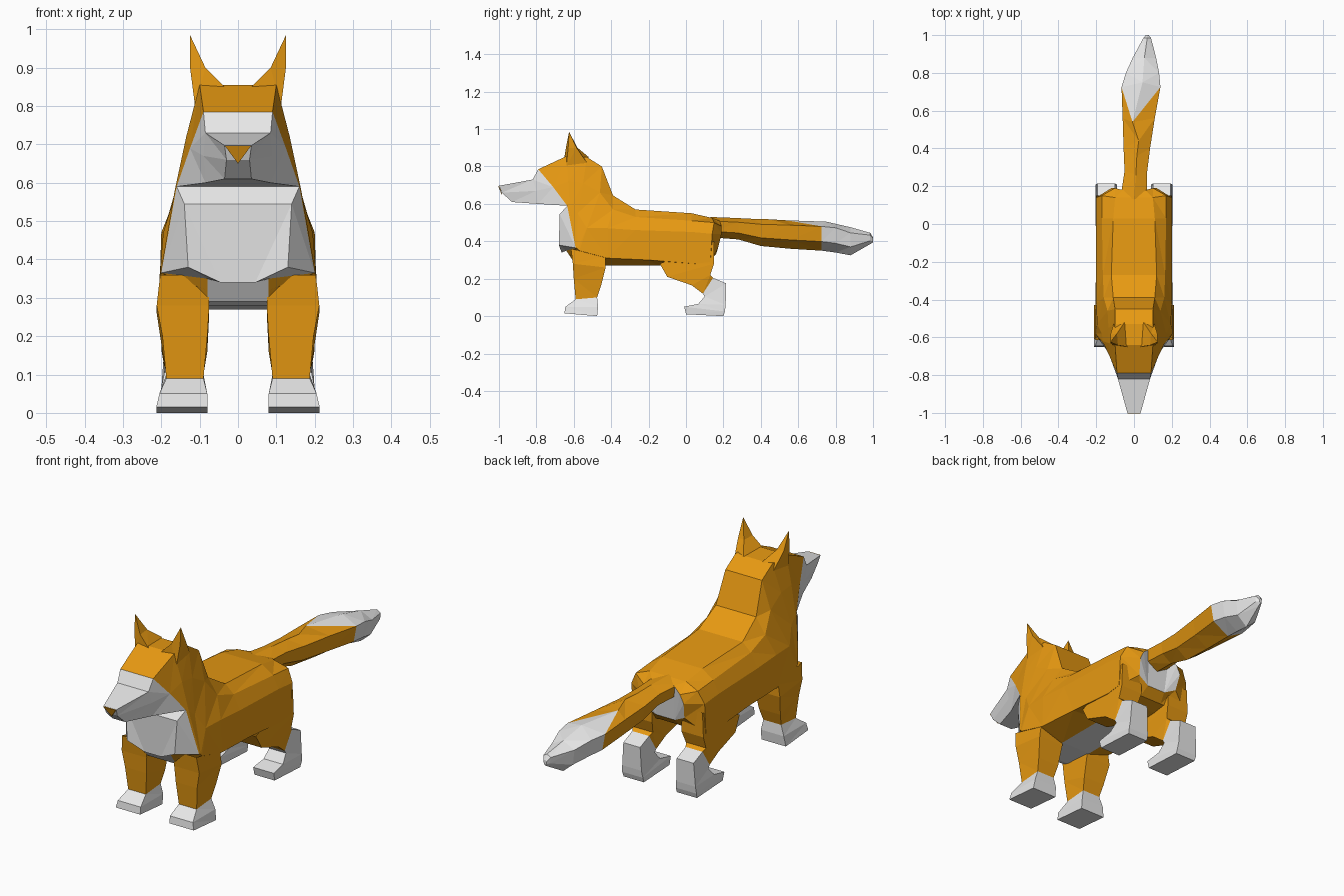
import bpy, bmesh


def material(name, rgb):
    m = bpy.data.materials.new(name)
    m.diffuse_color = (*rgb, 1)
    return m


MATS = [material("orange fur", (0.8, 0.32, 0.006)), material("white fur", (0.8, 0.8, 0.8))]
ORANGE, WHITE = 0, 1


def loft(name, rings, colour, caps=(None, None), mirror=False):
    """Skin closed rings of points; colour(ring, segment) gives the material."""
    bm = bmesh.new()
    vs = [[bm.verts.new(p) for p in r] for r in rings]
    n = len(vs[0])
    for i in range(len(vs) - 1):
        for j in range(n):
            k = (j + 1) % n
            f = bm.faces.new((vs[i][j], vs[i][k], vs[i + 1][k], vs[i + 1][j]))
            f.material_index = colour(i, j)
    for ring, c in ((vs[0], caps[0]), (vs[-1], caps[1])):
        if c is not None:
            bm.faces.new(ring).material_index = c
    bmesh.ops.remove_doubles(bm, verts=bm.verts, dist=0.0005)
    bmesh.ops.triangulate(bm, faces=bm.faces)
    bmesh.ops.recalc_face_normals(bm, faces=bm.faces)
    me = bpy.data.meshes.new(name)
    bm.to_mesh(me)
    bm.free()
    for m in MATS:
        me.materials.append(m)
    ob = bpy.data.objects.new(name, me)
    bpy.context.collection.objects.link(ob)
    if mirror:
        ob.modifiers.new("mirror", 'MIRROR')
    return ob


def sym(half):
    """Complete a half ring (top to bottom) with its mirror image."""
    return list(half) + [(-x, y, z) for x, y, z in reversed(half)]


# Torso, neck and back of head: half rings run top, upper side, side, low, belly
torso = [
    [(.06, .18, .51), (.10, .19, .48), (.12, .19, .44), (.11, .17, .36), (.05, .16, .33)],
    [(.10, .14, .525), (.17, .15, .50), (.20, .14, .44), (.20, .13, .29), (.06, .12, .29)],
    [(.11, .03, .55), (.17, .03, .51), (.20, .03, .45), (.20, .05, .28), (.07, .05, .28)],
    [(.12, -.27, .57), (.165, -.27, .53), (.20, -.27, .46), (.20, -.20, .30), (.08, -.15, .27)],
    [(.11, -.39, .645), (.16, -.39, .57), (.20, -.42, .47), (.205, -.42, .31), (.08, -.42, .27)],
    [(.10, -.45, .80), (.14, -.46, .66), (.195, -.53, .47), (.205, -.57, .35), (.08, -.57, .28)],
    [(.10, -.53, .85), (.135, -.55, .71), (.17, -.58, .55), (.203, -.58, .36), (.08, -.60, .29)],
    [(.10, -.64, .855), (.135, -.63, .72), (.165, -.62, .58), (.202, -.585, .365), (.08, -.62, .32)],
    [(.09, -.79, .785), (.125, -.71, .69), (.16, -.635, .59), (.20, -.59, .365), (.08, -.64, .35)],
]
loft("torso", [sym(r) for r in torso],
     lambda i, j: WHITE if j == 4 and i >= 3 else ORANGE, caps=(WHITE, None))

# White muzzle, starting at the front edge of the head
face = torso[-1]
muzzle = [
    face[:3],
    [(.085, -.82, .73), (.09, -.80, .67), (.085, -.79, .60)],
    [(.035, -1.0, .697), (.03, -.985, .66), (.035, -.93, .61)],
]
loft("muzzle", [sym(r) for r in muzzle], lambda i, j: WHITE, caps=(None, WHITE))

# Nose: thin triangle on the muzzle tip
nose = [(-.034, -1.0, .696), (.034, -1.0, .696), (0, -.982, .65)]
loft("nose", [nose, [(x, y + .004 - .008, z) for x, y, z in nose]],
     lambda i, j: ORANGE, caps=(ORANGE, ORANGE))

# White chest bib, closing the front of the torso
bib = [face[2:], [(.14, -.675, .545), (.13, -.68, .38), (.045, -.665, .34)]]
loft("chest", [sym(r) for r in bib], lambda i, j: WHITE, caps=(None, WHITE))

# Ears
base = [(.035, -.65, .85), (.112, -.64, .80), (.108, -.53, .82), (.05, -.52, .85)]
mid = [(.085, -.642, .90), (.125, -.63, .90), (.125, -.585, .90), (.09, -.58, .90)]
loft("ear", [base, mid, [(.125, -.625, .985)] * 4], lambda i, j: ORANGE, mirror=True)


# Legs: each ring is inner x, outer x, front (y, z), back (y, z)
def leg(name, rows, paw):
    rings = [[(a, yf, zf), (b, yf, zf), (b, yb, zb), (a, yb, zb)]
             for a, b, yf, zf, yb, zb in rows]
    loft(name, rings, lambda i, j: WHITE if i >= paw else ORANGE,
         caps=(None, WHITE), mirror=True)


leg("front_leg", [
    (.075, .203, -.615, .36, -.43, .32),
    (.075, .212, -.605, .28, -.43, .26),
    (.080, .197, -.600, .20, -.455, .16),
    (.090, .187, -.590, .09, -.475, .10),
    (.080, .205, -.645, .05, -.47, .05),
    (.080, .213, -.650, .015, -.475, 0),
], 3)
leg("hind_leg", [
    (.08, .195, -.14, .28, .15, .40),
    (.08, .200, -.10, .21, .15, .28),
    (.09, .200, .03, .165, .13, .22),
    (.10, .192, .09, .12, .145, .205),
    (.10, .192, .10, .105, .215, .175),
    (.095, .20, .065, .065, .212, .06),
    (.09, .203, -.01, .05, .208, .025),
    (.09, .200, 0, .01, .20, 0),
], 3)


# Tail: y, y of top ridge, centre x, half width, top z, bottom z
tail = []
for y, yt, cx, w, zt, zb in [
    (.15, .13, 0, .07, .53, .42),
    (.28, .26, .01, .06, .525, .41),
    (.40, .36, .015, .07, .52, .375),
    (.56, .44, .025, .085, .518, .36),
    (.725, .54, .037, .103, .512, .35),
    (.80, .75, .045, .088, .505, .34),
    (.88, .88, .055, .062, .475, .325),
    (.985, .985, .07, .02, .445, .385),
    (1.0, 1.0, .07, .008, .42, .395),
]:
    hi, lo = zt - .2 * (zt - zb), zb + .3 * (zt - zb)
    ridge = cx - .045 if abs(yt - .54) < .01 else cx
    tail.append([(ridge, yt, zt), (cx + w, y, hi), (cx + .85 * w, y, lo),
                 (cx, y, zb), (cx - .85 * w, y, lo), (cx - w, y, hi)])
loft("tail", tail, lambda i, j: WHITE if i >= 4 else ORANGE, caps=(None, WHITE))
